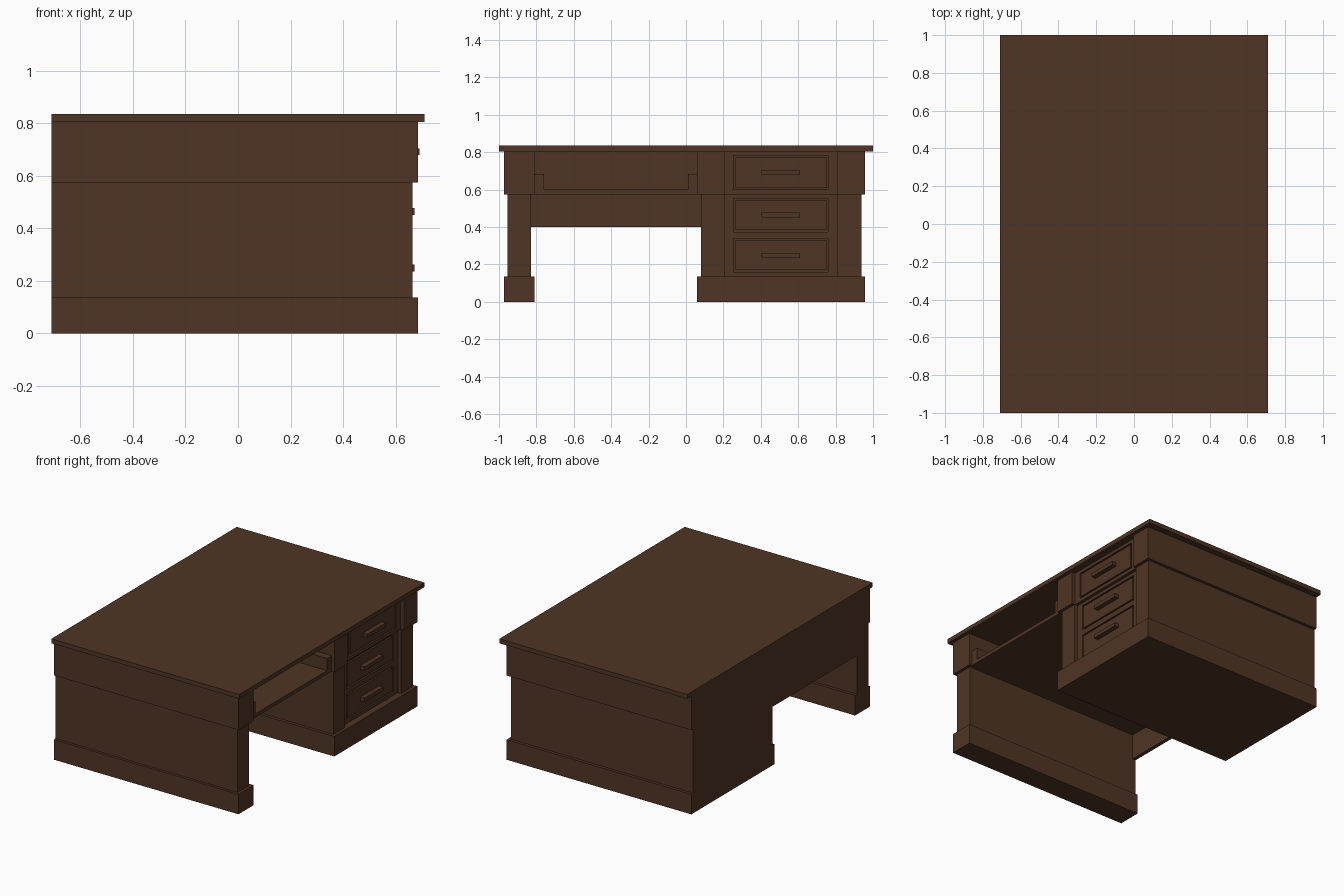
import bpy, bmesh

if "Cube" in bpy.data.objects:
    bpy.data.objects.remove(bpy.data.objects["Cube"])

wood = bpy.data.materials.new("dark brown wood")
wood.diffuse_color = (0.08, 0.035, 0.018, 1)
wood.use_nodes = True
wood.node_tree.nodes["Principled BSDF"].inputs["Base Color"].default_value = wood.diffuse_color

BACK = -0.71          # flush back plane
UP, MID = 0.685, 0.665  # front planes of the upper band / base and of the middle
Z1, Z2, Z3 = 0.137, 0.575, 0.805


def box(name, x, y, z):
    bm = bmesh.new()
    bmesh.ops.create_cube(bm, size=1)
    for v in bm.verts:
        v.co = [r[0] if c < 0 else r[1] for c, r in zip(v.co, (x, y, z))]
    me = bpy.data.meshes.new(name)
    bm.to_mesh(me)
    bm.free()
    me.materials.append(wood)
    ob = bpy.data.objects.new(name, me)
    bpy.context.collection.objects.link(ob)
    return ob


# Table top
box("table_top", (BACK, 0.71), (-1, 1), (Z3, 0.835))

# Narrow side leg: base, middle, upper band
box("leg_base", (BACK, UP), (-0.973, -0.81), (0, Z1))
box("leg_middle", (BACK, MID), (-0.955, -0.83), (Z1, Z2))
box("leg_upper", (BACK, UP), (-0.973, -0.81), (Z2, Z3))

# Drawer pedestal base
box("pedestal_base", (BACK, UP), (0.06, 0.957), (0, Z1))

# Pedestal levels: side blocks, recessed core, frame and drawers
RECESS, GROOVE, GAP = 0.025, 0.018, 0.010
Y0, Y1 = 0.205, 0.81       # recess between side blocks
D0, D1 = 0.255, 0.76       # drawer opening
levels = [
    ("middle", MID, 0.08, 0.937, Z1, Z2, [(0.16, 0.338), (0.375, 0.553)]),
    ("upper", UP, 0.06, 0.957, Z2, Z3, [(0.6, 0.783)]),
]
for name, front, ya, yb, za, zb, openings in levels:
    face = front - RECESS
    core = face - GROOVE
    box(f"pedestal_{name}_inner_side", (BACK, front), (ya, Y0), (za, zb))
    box(f"pedestal_{name}_outer_side", (BACK, front), (Y1, yb), (za, zb))
    box(f"pedestal_{name}_core", (BACK, core), (Y0, Y1), (za, zb))
    box(f"{name}_frame_stile_inner", (core, face), (Y0, D0), (za, zb))
    box(f"{name}_frame_stile_outer", (core, face), (D1, Y1), (za, zb))
    # horizontal rails fill the space around the openings
    cuts = [za] + [z for o in openings for z in o] + [zb]
    for lo, hi in zip(cuts[::2], cuts[1::2]):
        box(f"{name}_frame_rail", (core, face), (D0, D1), (lo, hi))
    # drawer fronts with bar handles
    for lo, hi in openings:
        mid = (lo + hi) / 2
        box("drawer_front", (core, face), (D0 + GAP, D1 - GAP), (lo + GAP, hi - GAP))
        box("drawer_handle", (face, front + 0.007), (0.405, 0.61), (mid - 0.013, mid + 0.013))

# Knee space: shelf, side rails and back panel
box("knee_shelf", (BACK + 0.025, MID), (-0.83, 0.08), (Z2, 0.6))
box("shelf_rail_left", (BACK + 0.025, MID), (-0.81, -0.76), (0.6, 0.683))
box("shelf_rail_right", (BACK + 0.025, MID), (0.01, 0.06), (0.6, 0.683))
box("back_panel", (BACK, BACK + 0.025), (-0.83, 0.08), (0.4, Z3))
